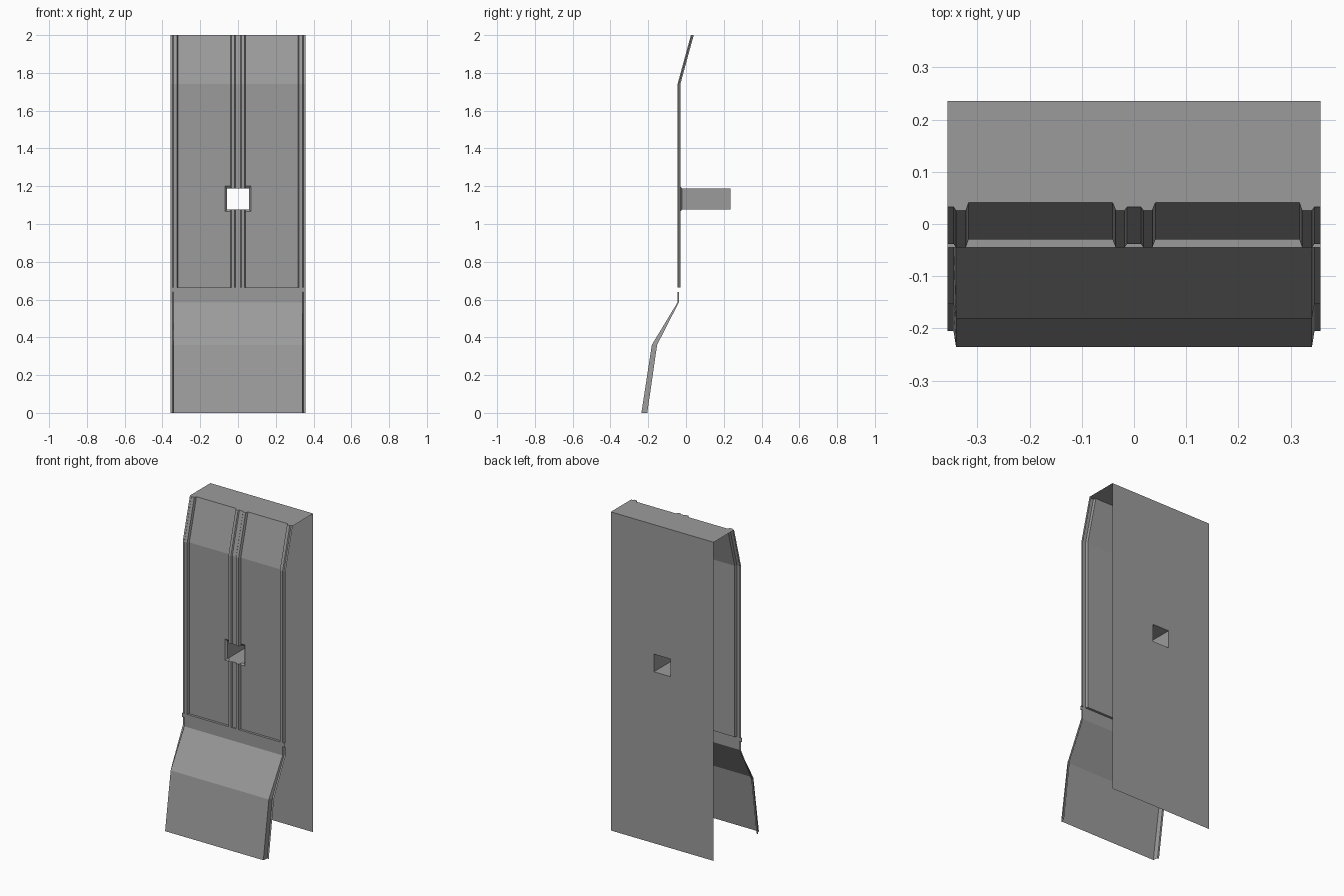
import bpy, bmesh

if "Cube" in bpy.data.objects:
    bpy.data.objects.remove(bpy.data.objects["Cube"], do_unlink=True)

GREY = (0.33, 0.33, 0.33, 1)
mat = bpy.data.materials.new("plain grey")
mat.use_nodes = True
mat.diffuse_color = GREY
mat.node_tree.nodes["Principled BSDF"].inputs["Base Color"].default_value = GREY


def loft(name, rows, skip=None):
    """Sheet through rows of points; skip(x, z) leaves out faces by centre."""
    bm = bmesh.new()
    grid = [[bm.verts.new(p) for p in row] for row in rows]
    for a, b in zip(grid, grid[1:]):
        for i in range(len(a) - 1):
            quad = (a[i], b[i], b[i + 1], a[i + 1])
            x = sum(v.co.x for v in quad) / 4
            z = sum(v.co.z for v in quad) / 4
            if not (skip and skip(x, z)):
                bm.faces.new(quad)
    bmesh.ops.remove_doubles(bm, verts=bm.verts[:], dist=1e-5)
    bmesh.ops.delete(bm, geom=[v for v in bm.verts if not v.link_faces], context='VERTS')
    mesh = bpy.data.meshes.new(name)
    bm.to_mesh(mesh)
    bm.free()
    mesh.materials.append(mat)
    obj = bpy.data.objects.new(name, mesh)
    bpy.context.collection.objects.link(obj)
    return obj


def mirrored(half):
    return [(-x, d) for x, d in reversed(half)] + half


W, BACK, FACE = 0.357, 0.236, -0.045      # half width, rear plane, rib front
RIB, STEP, PANEL = 0, 0.007, 0.015        # depths behind the rib front
HALF = 0.041                              # half width of the centre rib pair
HOLE_X, HOLE_LO, HOLE_HI = 0.058, 1.076, 1.187
FRAME_X, FRAME_LO, FRAME_HI = 0.069, 1.067, 1.2
SEAM, LIP = 0.665, 0.64

profile = mirrored([(0.013, STEP), (0.018, RIB), (0.035, RIB), (HALF, PANEL),
                    (FRAME_X, PANEL), (0.317, PANEL), (0.322, RIB),
                    (0.341, RIB), (0.346, STEP), (W, STEP)])
centre = [p for p in profile if abs(p[0]) <= HALF]


def ribbed(y, z, points=profile):
    return [(x, y + d, z) for x, d in points]


def flat(y, z, points=profile):
    return [(x, y, z) for x, d in points]


# Ribbed upper front, with the window opening left out
def window(x, z):
    if abs(x) < HALF:
        return HOLE_LO < z < HOLE_HI
    return abs(x) < FRAME_X and FRAME_LO < z < FRAME_HI


TOP_Y = 0.026
levels = [FRAME_HI, HOLE_HI, HOLE_LO, FRAME_LO, SEAM]
loft("upper_front_panel",
     [ribbed(TOP_Y, 2), ribbed(FACE, 1.74)] + [ribbed(FACE, z) for z in levels], window)

# Roof and the small ledge under the ribbed sheet
loft("roof", [flat(BACK, 2), ribbed(TOP_Y, 2)])
loft("ledge", [ribbed(FACE, SEAM), flat(FACE, SEAM)])

# Lower skirt: flat band, then a kicked-out apron with recessed edges
def skirt(y, z, depth):
    return ribbed(y, z, mirrored([(0.341, 0), (0.346, depth), (W, depth)]))


loft("lower_skirt", [skirt(FACE, SEAM, 0), skirt(FACE, LIP, 0), skirt(FACE, LIP, STEP),
                     skirt(FACE, 0.585, STEP), skirt(-0.181, 0.36, 0.028),
                     skirt(-BACK, 0, 0.031)])

# Rear wall with its square opening
columns = [(-W, 0), (-HOLE_X, 0), (HOLE_X, 0), (W, 0)]
loft("rear_wall", [flat(BACK, z, columns) for z in (0, HOLE_LO, HOLE_HI, 2)],
     lambda x, z: abs(x) < HOLE_X and HOLE_LO < z < HOLE_HI)


# Through tunnel, flared where it meets the front
def ring(y, x, lo, hi):
    return [(x, y, lo), (-x, y, lo), (-x, y, hi), (x, y, hi), (x, y, lo)]


FLARE = FACE + 0.025
loft("tunnel", [ring(FACE + PANEL, FRAME_X, FRAME_LO, FRAME_HI),
                ring(FLARE, HOLE_X, HOLE_LO, HOLE_HI),
                ring(BACK, HOLE_X, HOLE_LO, HOLE_HI)])
loft("tunnel_top_lip", [ribbed(FACE, HOLE_HI, centre), flat(FLARE, HOLE_HI, centre)])
loft("tunnel_bottom_lip", [flat(FLARE, HOLE_LO, centre), ribbed(FACE, HOLE_LO, centre)])
